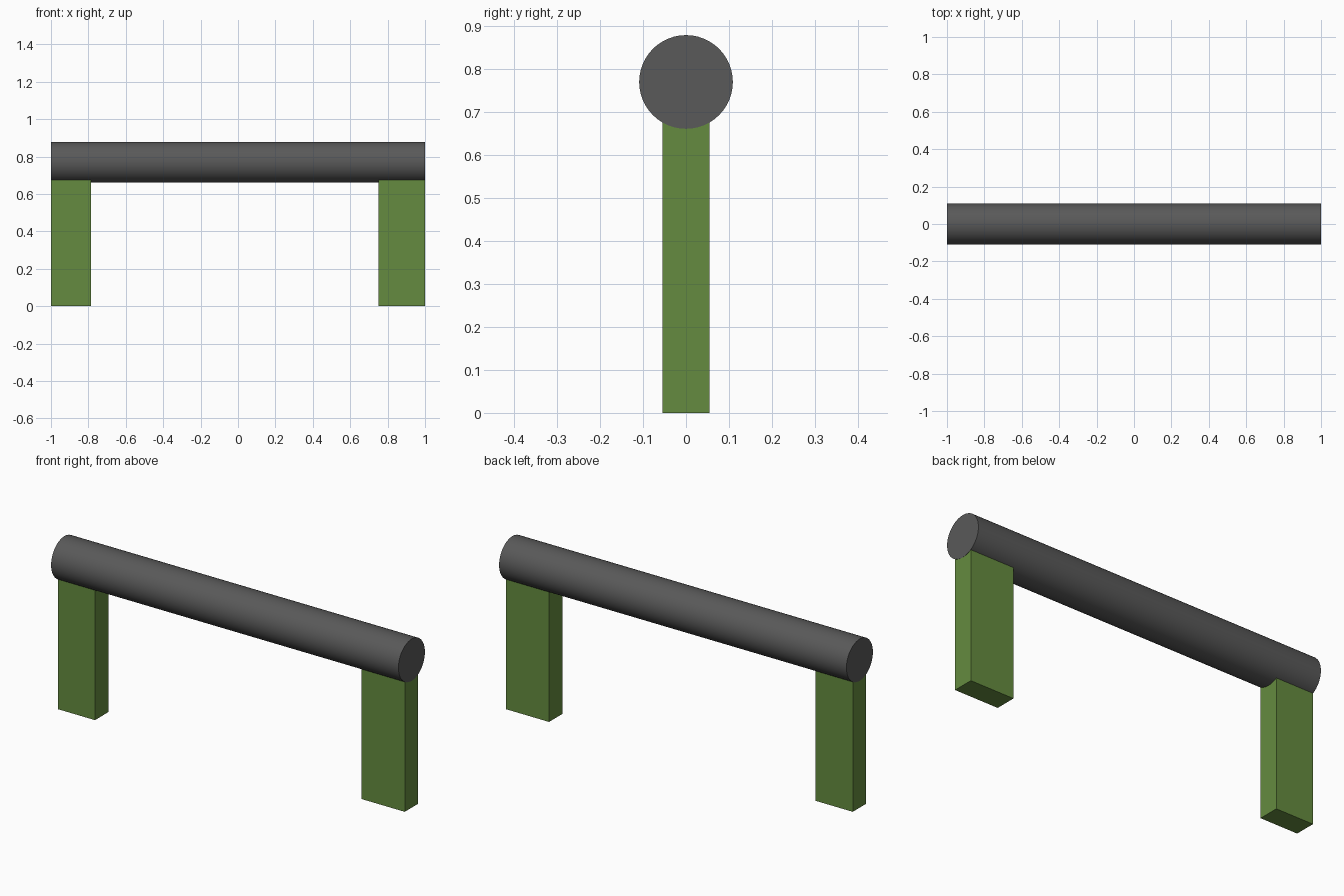
import bpy
import math

if "Cube" in bpy.data.objects:
    bpy.data.objects.remove(bpy.data.objects["Cube"])

BAR_RADIUS = 0.109
BAR_Z = 0.77
LEG_DEPTH = 0.11
# Legs stop where their long top edges meet the round bar
LEG_TOP = BAR_Z - math.sqrt(BAR_RADIUS ** 2 - (LEG_DEPTH / 2) ** 2)


def material(name, colour):
    mat = bpy.data.materials.new(name)
    mat.diffuse_color = (*colour, 1)
    mat.use_nodes = True
    mat.node_tree.nodes["Principled BSDF"].inputs["Base Color"].default_value = mat.diffuse_color
    return mat


def leg(name, x0, x1, mat):
    bpy.ops.mesh.primitive_cube_add(size=1, location=((x0 + x1) / 2, 0, LEG_TOP / 2))
    obj = bpy.context.object
    obj.name = name
    obj.scale = (x1 - x0, LEG_DEPTH, LEG_TOP)
    bpy.ops.object.transform_apply(location=False, rotation=False, scale=True)
    obj.data.materials.append(mat)


# Round crossbar
bpy.ops.mesh.primitive_cylinder_add(vertices=48, radius=BAR_RADIUS, depth=2,
                                    location=(0, 0, BAR_Z),
                                    rotation=(0, math.pi / 2, 0))
bar = bpy.context.object
bar.name = "crossbar"
bar.data.materials.append(material("dark_grey", (0.1, 0.1, 0.1)))
bpy.ops.object.shade_smooth_by_angle(angle=math.radians(30))

# Legs, the right one slightly wider; set in a hair from the bar ends
green = material("green", (0.13, 0.26, 0.05))
leg("left_leg", -0.999, -0.785, green)
leg("right_leg", 0.75, 0.999, green)
